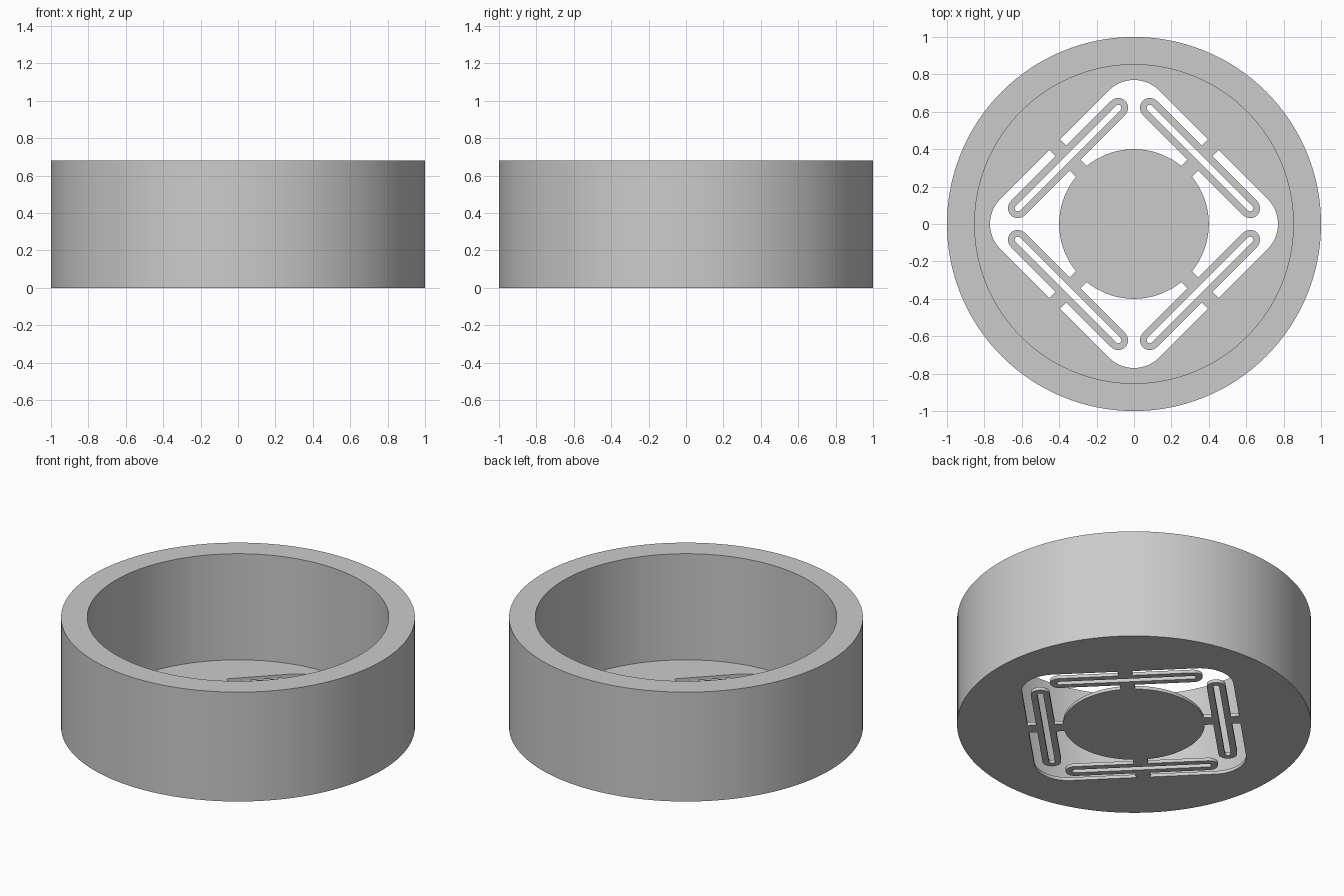
import bpy, bmesh
from math import sin, cos, pi, radians, asin, sqrt

if "Cube" in bpy.data.objects:
    bpy.data.objects.remove(bpy.data.objects["Cube"])

HEIGHT, FLOOR = 0.682, 0.02
OUTER, INNER, DISK = 1.0, 0.852, 0.4
OPENING, FILLET = 0.6, 0.19                     # rounded square opening in the floor
BEAM_U, BEAM_V, BEAM_R, SLOT_R = 0.499, 0.379, 0.053, 0.017   # folded spring beams
TAB = 0.041                                     # half width of the bridging tabs


def arc(cx, cy, r, start, end, steps):
    angles = [radians(start + (end - start) * i / steps) for i in range(steps + 1)]
    return [(cx + r * cos(a), cy + r * sin(a)) for a in angles]


def place(points, turn):
    """Map (outward, sideways) coordinates to x, y and turn by quarter turns."""
    out = []
    for u, v in points:
        x, y = (u + v) / sqrt(2), (u - v) / sqrt(2)
        for _ in range(turn):
            x, y = -y, x
        out.append((x, y))
    return out


def corner_void():
    """Open corner between two tabs, around the ends of two beams."""
    c = OPENING - FILLET
    tab_angle = asin(TAB / DISK) * 180 / pi
    half = arc(c, c, FILLET, 45, 0, 10)
    half += [(OPENING, TAB), (BEAM_U + BEAM_R, TAB)]
    half += arc(BEAM_U, BEAM_V, BEAM_R, 0, 180, 16)
    half += [(BEAM_U - BEAM_R, TAB)]
    half += arc(0, 0, DISK, tab_angle, 45, 14)
    return half + [(v, u) for u, v in reversed(half[1:-1])]


def beam_slot():
    """Long narrow slot inside a folded beam."""
    return (arc(BEAM_U, BEAM_V, SLOT_R, 0, 180, 10)
            + arc(BEAM_U, -BEAM_V, SLOT_R, 180, 360, 10))


bm = bmesh.new()


def loop(points, z):
    verts = [bm.verts.new((x, y, z)) for x, y in points]
    edges = [bm.edges.new((verts[i - 1], verts[i])) for i in range(len(verts))]
    return verts, edges


def bridge(a, b):
    for i in range(len(a[0])):
        bm.faces.new((a[0][i - 1], a[0][i], b[0][i], b[0][i - 1]))


# Cup wall
def circle(r):
    return arc(0, 0, r, 0, 360, 128)[:-1]


base = loop(circle(OUTER), 0)
rim_out = loop(circle(OUTER), HEIGHT)
rim_in = loop(circle(INNER), HEIGHT)
floor_edge = loop(circle(INNER), FLOOR)
bridge(base, rim_out)
bridge(rim_out, rim_in)
bridge(rim_in, floor_edge)

# Thin floor with the spring cut-outs
under, over = list(base[1]), list(floor_edge[1])
for turn in range(4):
    for shape in (corner_void(), beam_slot()):
        low = loop(place(shape, turn), 0)
        high = loop(place(shape, turn), FLOOR)
        bridge(low, high)
        under += low[1]
        over += high[1]
for edges in (under, over):
    bmesh.ops.triangle_fill(bm, edges=edges, use_beauty=True)
bmesh.ops.recalc_face_normals(bm, faces=bm.faces[:])

mesh = bpy.data.meshes.new("spring_floor_cup")
bm.to_mesh(mesh)
bm.free()
cup = bpy.data.objects.new("spring_floor_cup", mesh)
bpy.context.collection.objects.link(cup)

# Plain grey material
grey = bpy.data.materials.new("plain grey")
grey.use_nodes = True
colour = (0.6, 0.6, 0.6, 1)
grey.diffuse_color = colour
grey.node_tree.nodes["Principled BSDF"].inputs["Base Color"].default_value = colour
mesh.materials.append(grey)

bpy.ops.object.select_all(action="DESELECT")
cup.select_set(True)
bpy.context.view_layer.objects.active = cup
bpy.ops.object.shade_smooth_by_angle(angle=radians(30))
